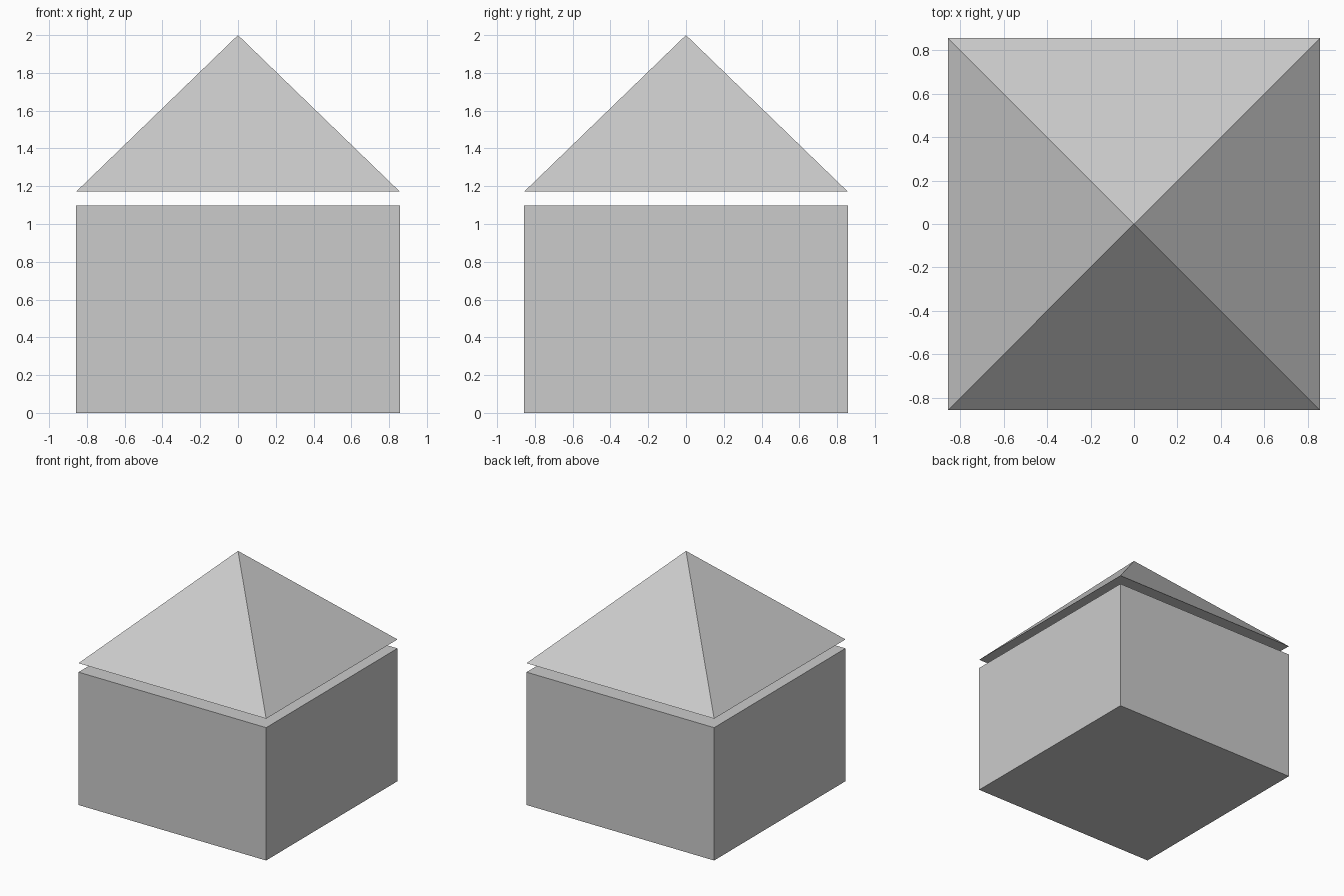
import bpy
import math

if "Cube" in bpy.data.objects:
    bpy.data.objects.remove(bpy.data.objects["Cube"])

HALF = 0.857        # half width of body and roof
BODY_TOP = 1.097
ROOF_BASE = 1.171   # the roof floats just above the body
ROOF_TOP = 2.0

# Square body block
bpy.ops.mesh.primitive_cube_add(size=1, location=(0, 0, BODY_TOP / 2))
body = bpy.context.object
body.name = "body"
body.scale = (2 * HALF, 2 * HALF, BODY_TOP)
bpy.ops.object.transform_apply(location=False, rotation=False, scale=True)

# Four-sided pyramid roof with a closed underside
bpy.ops.mesh.primitive_cone_add(
    vertices=4, radius1=HALF * math.sqrt(2), radius2=0,
    depth=ROOF_TOP - ROOF_BASE,
    location=(0, 0, (ROOF_TOP + ROOF_BASE) / 2),
    rotation=(0, 0, math.pi / 4))
roof = bpy.context.object
roof.name = "pyramid_roof"
bpy.ops.object.transform_apply(location=False, rotation=True, scale=False)
